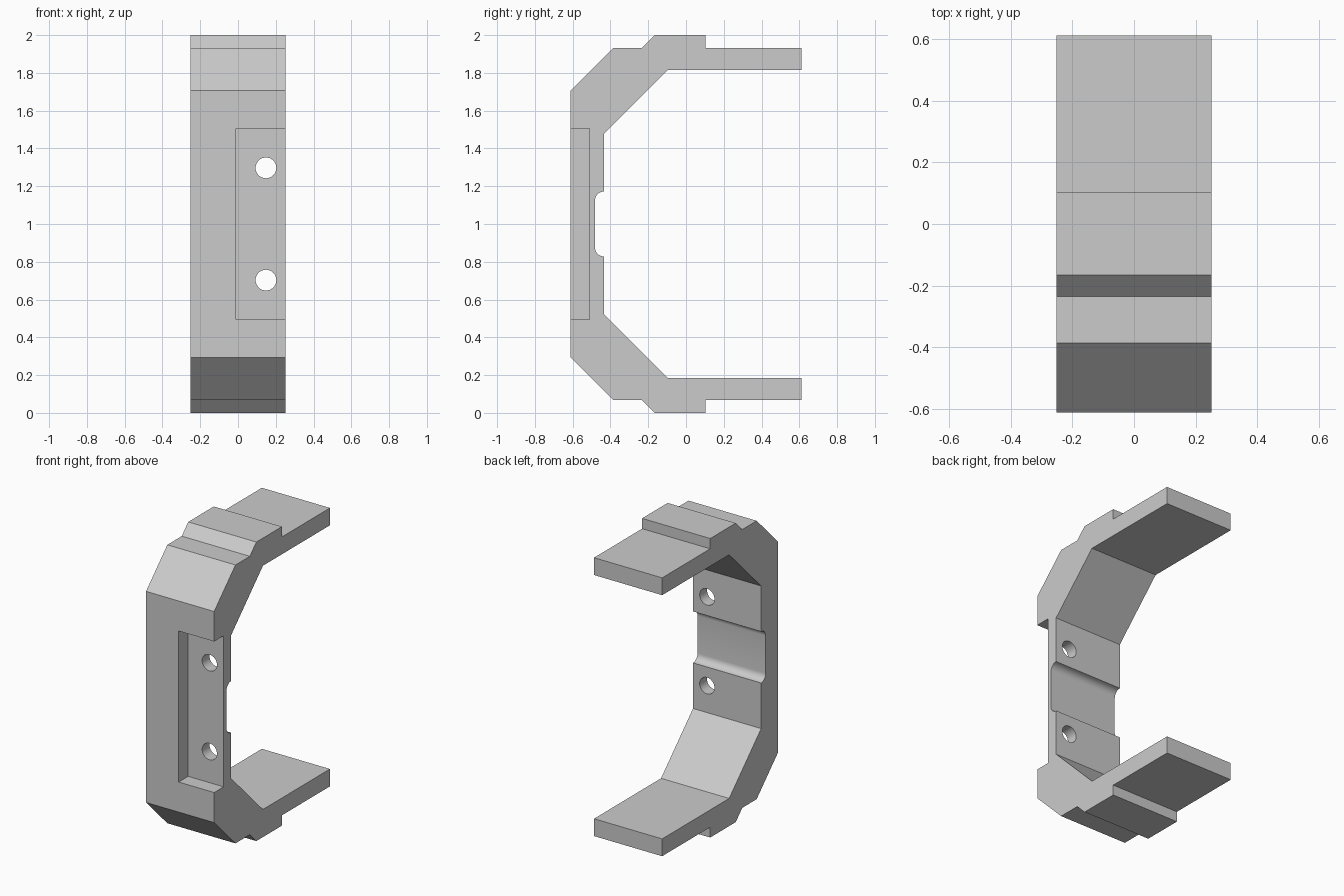
import bpy, bmesh, math
from mathutils import Matrix, Vector

cube = bpy.data.objects.get("Cube")
if cube:
    bpy.data.objects.remove(cube, do_unlink=True)

HALF_WIDTH = 0.252
MID = 1.0

grey = bpy.data.materials.new("plain grey")
grey.use_nodes = True
colour = (0.6, 0.6, 0.6, 1)
grey.diffuse_color = colour
grey.node_tree.nodes["Principled BSDF"].inputs["Base Color"].default_value = colour


def finish(name, bm):
    bmesh.ops.recalc_face_normals(bm, faces=bm.faces)
    mesh = bpy.data.meshes.new(name)
    bm.to_mesh(mesh)
    bm.free()
    obj = bpy.data.objects.new(name, mesh)
    bpy.context.collection.objects.link(obj)
    mesh.materials.append(grey)
    return obj


def box(name, low, high):
    low, high = Vector(low), Vector(high)
    bm = bmesh.new()
    place = Matrix.Translation((low + high) / 2) @ Matrix.Diagonal((high - low).to_4d())
    bmesh.ops.create_cube(bm, size=1, matrix=place)
    return finish(name, bm)


def cylinder_y(name, x, y, z, radius, length):
    bm = bmesh.new()
    place = Matrix.Translation((x, y, z)) @ Matrix.Rotation(math.pi / 2, 4, "X")
    bmesh.ops.create_cone(bm, cap_ends=True, segments=32, radius1=radius,
                          radius2=radius, depth=length, matrix=place)
    return finish(name, bm)


# Upper half of the side profile (y, z), from the outer wall round to the inner wall
upper = [(-0.612, 1.706), (-0.387, 1.931), (-0.235, 1.931), (-0.166, 2.0),
         (0.104, 2.0), (0.104, 1.931), (0.612, 1.931), (0.612, 1.815),
         (-0.096, 1.815), (-0.434, 1.477)]

# Rounded corner of the shallow groove in the inner wall
GROOVE_R = 0.048
for i in range(9):
    a = math.pi / 2 * (1 + i / 8)
    upper.append((-0.434 + GROOVE_R * math.cos(a), 1.124 + GROOVE_R * math.sin(a)))

# The lower half mirrors the upper half
profile = upper + [(y, 2 * MID - z) for y, z in reversed(upper)]

# Bracket body, extruded across x
bm = bmesh.new()
face = bm.faces.new([bm.verts.new((-HALF_WIDTH, y, z)) for y, z in profile])
side = bmesh.ops.extrude_face_region(bm, geom=[face])
moved = [v for v in side["geom"] if isinstance(v, bmesh.types.BMVert)]
bmesh.ops.translate(bm, verts=moved, vec=(2 * HALF_WIDTH, 0, 0))
bracket = finish("bracket", bm)

# Recess open to the front and left side, and two bolt holes
cutters = [box("recess_cutter", (-0.01, -0.8, 0.495), (0.4, -0.512, 1.505))]
for label, offset in (("upper", 0.297), ("lower", -0.297)):
    cutters.append(cylinder_y(label + "_bolt_hole_cutter", 0.148, -0.5,
                              MID + offset, 0.055, 0.5))

bpy.context.view_layer.objects.active = bracket
for cutter in cutters:
    mod = bracket.modifiers.new(cutter.name, "BOOLEAN")
    mod.operation = "DIFFERENCE"
    mod.solver = "EXACT"
    mod.object = cutter
    bpy.ops.object.modifier_apply(modifier=mod.name)
    bpy.data.objects.remove(cutter, do_unlink=True)

# Smooth only the holes and groove fillets
bpy.ops.object.select_all(action="DESELECT")
bracket.select_set(True)
bpy.ops.object.shade_smooth_by_angle(angle=math.radians(30))
